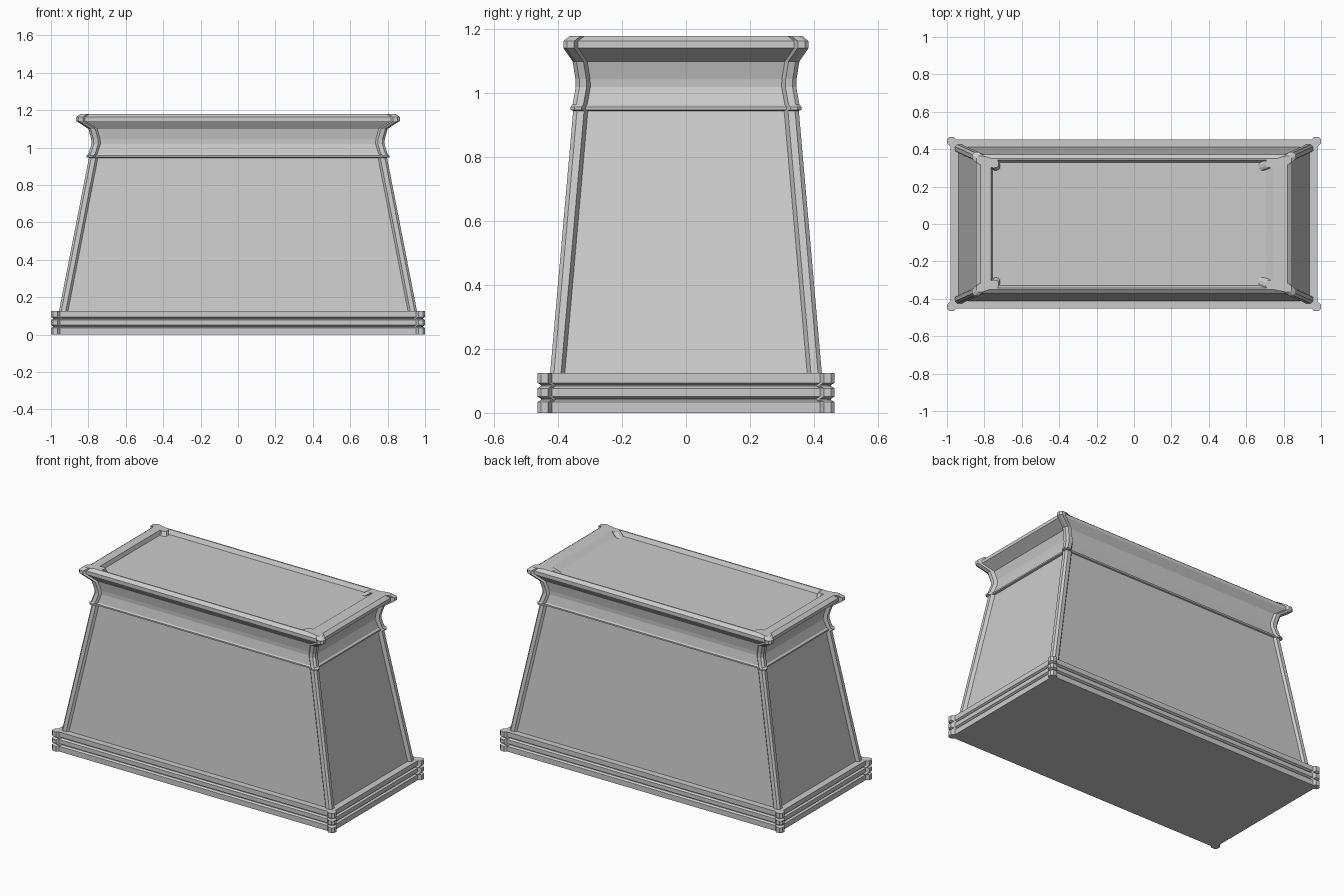
import bpy, bmesh

if "Cube" in bpy.data.objects:
    bpy.data.objects.remove(bpy.data.objects["Cube"])

# Corner shapes, as insets from the outer corner, from the long face round to the end face
BEAD = [(.048, .013), (.036, 0), (.012, 0), (0, .012), (0, .034), (.02, .046)]
INNER = [(.035, 0), (.042, .012), (.04, .03), (.03, .04), (.012, .042), (0, .035)]


def ring(bm, a, b, z, shape, right_inset=0):
    """Closed rectangular loop with a small bead at each corner."""
    verts = []
    for sx, sy in ((1, 1), (-1, 1), (-1, -1), (1, -1)):
        pts = shape[::-1] if sx * sy > 0 else shape
        ax = a - right_inset if sx > 0 else a
        verts += [bm.verts.new((sx * (ax - dx), sy * (b - dy), z)) for dx, dy in pts]
    return verts


def loft(name, levels):
    """Skin a stack of rings and cap both ends."""
    bm = bmesh.new()
    rings = [ring(bm, *lv) for lv in levels]
    n = len(rings[0])
    for lo, hi in zip(rings, rings[1:]):
        for i in range(n):
            j = (i + 1) % n
            bm.faces.new((lo[i], lo[j], hi[j], hi[i]))
    bm.faces.new(rings[0][::-1])
    bm.faces.new(rings[-1])
    me = bpy.data.meshes.new(name)
    bm.to_mesh(me)
    bm.free()
    ob = bpy.data.objects.new(name, me)
    bpy.context.collection.objects.link(ob)
    return ob


levels = []

# Base: three stacked slabs with shallow grooves between
for z0, z1 in ((0, .038), (.047, .081), (.09, .125)):
    if z0:
        levels.append((.988, .453, z0 - .003, BEAD))
        levels.append((1, .465, z0 + .004, BEAD))
    else:
        levels.append((1, .465, 0, BEAD))
    if z1 < .12:
        levels.append((1, .465, z1 - .004, BEAD))
        levels.append((.988, .453, z1 + .003, BEAD))
    else:
        levels.append((1, .465, z1, BEAD))

# Tapered body, thin moulding, waisted neck and flared cornice
levels += [(a, b, z, BEAD) for a, b, z in (
    (.957, .425, .125), (.797, .353, .945), (.81, .361, .948), (.81, .361, .957),
    (.80, .355, .965), (.783, .345, 1.02), (.785, .346, 1.045), (.80, .355, 1.10),
    (.865, .384, 1.142), (.865, .384, 1.163), (.842, .363, 1.18))]

# Recessed top panel with inner corner beads
levels += [(.765, .342, 1.18, INNER, .02), (.757, .328, 1.155, INNER, .05)]

loft("pedestal_body", levels)
